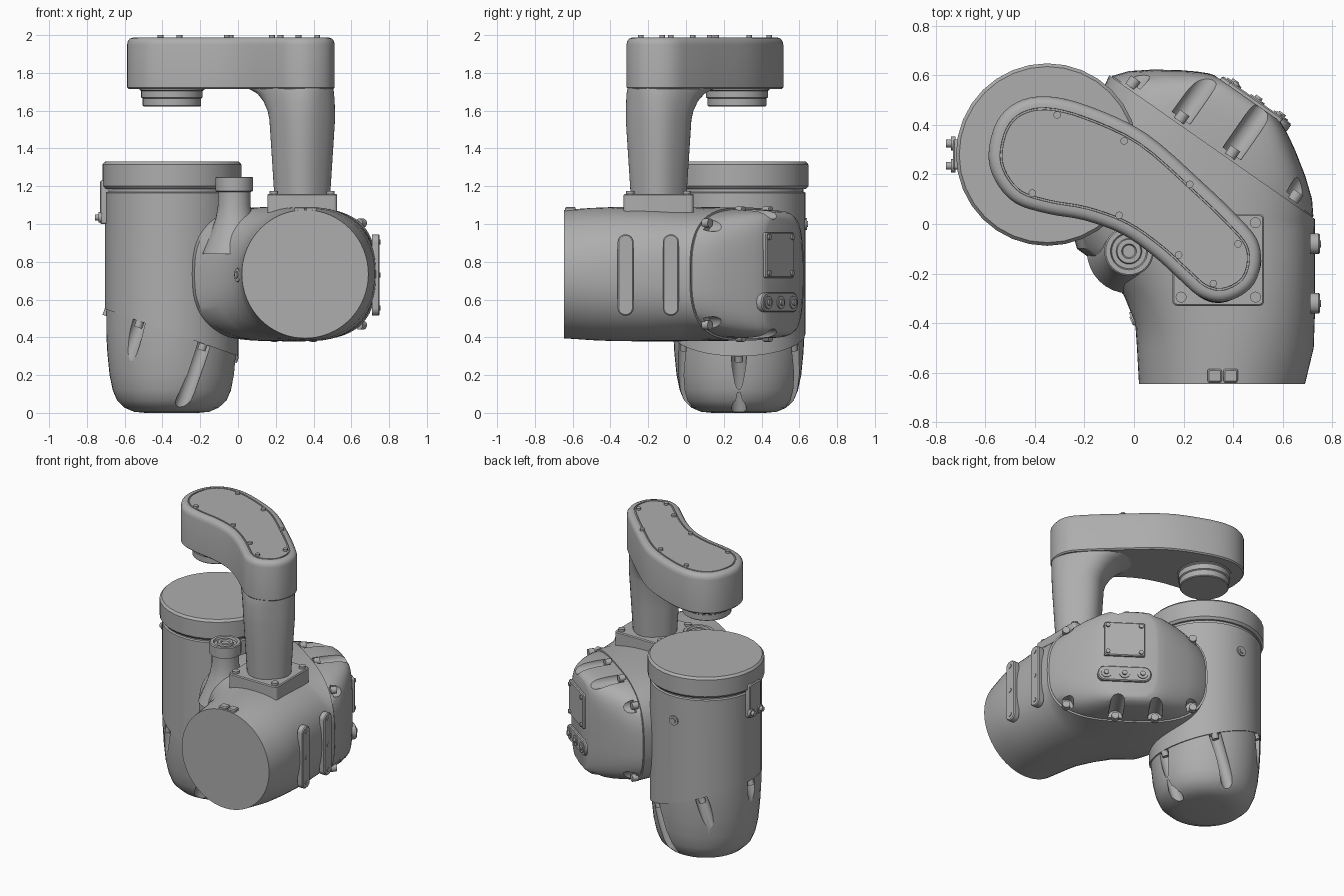
import bpy, bmesh, math
from mathutils import Vector as V

cube = bpy.data.objects.get("Cube")
if cube:
    bpy.data.objects.remove(cube)

grey = bpy.data.materials.new("machine_grey")
grey.use_nodes = True
grey.diffuse_color = (0.42, 0.42, 0.42, 1)
grey.node_tree.nodes["Principled BSDF"].inputs["Base Color"].default_value = (0.42, 0.42, 0.42, 1)

X, Y, Z = V((1, 0, 0)), V((0, 1, 0)), V((0, 0, 1))


def finish(name, bm, angle=35):
    bmesh.ops.recalc_face_normals(bm, faces=bm.faces)
    mesh = bpy.data.meshes.new(name)
    bm.to_mesh(mesh)
    bm.free()
    mesh.materials.append(grey)
    ob = bpy.data.objects.new(name, mesh)
    bpy.context.collection.objects.link(ob)
    smooth(ob, angle)
    return ob


def smooth(ob, angle=35):
    bpy.ops.object.select_all(action='DESELECT')
    ob.select_set(True)
    bpy.context.view_layer.objects.active = ob
    bpy.ops.object.shade_smooth_by_angle(angle=math.radians(angle))


def add_loft(bm, rings):
    rows = [[bm.verts.new(p) for p in ring] for ring in rings]
    n = len(rows[0])
    for a, b in zip(rows, rows[1:]):
        for i in range(n):
            j = (i + 1) % n
            bm.faces.new((a[i], a[j], b[j], b[i]))
    bm.faces.new(rows[0])
    bm.faces.new(rows[-1])


def loft(name, rings, angle=35):
    bm = bmesh.new()
    add_loft(bm, rings)
    return finish(name, bm, angle)


def oval(c, a, b, n=2, seg=48):
    """Superellipse ring around c with half axes a and b."""
    pts = []
    for i in range(seg):
        t = math.tau * i / seg
        k, s = math.cos(t), math.sin(t)
        pts.append(V(c) + a * math.copysign(abs(k) ** (2 / n), k)
                   + b * math.copysign(abs(s) ** (2 / n), s))
    return pts


def lathe(name, x, y, profile, seg=48):
    return loft(name, [oval((x, y, z), X * r, Y * r, 2, seg) for r, z in profile])


def pegs(name, items, seg=16):
    """Straight round pegs: start, axis, radius, length."""
    bm = bmesh.new()
    for p, axis, r, length in items:
        axis = axis.normalized()
        a = axis.orthogonal().normalized()
        b = axis.cross(a)
        add_loft(bm, [oval(V(p) + axis * h, a * r, b * r, 2, seg) for h in (0, length)])
    return finish(name, bm)


def plate(name, c, u, v, hu, hv, r, thick):
    """Rounded rectangle plate rising along u x v."""
    n = u.cross(v)

    def ring(inset, h):
        pts = []
        for q, (su, sv) in enumerate(((1, 1), (-1, 1), (-1, -1), (1, -1))):
            for k in range(7):
                t = math.pi / 2 * (q + k / 6)
                pts.append(V(c) + n * h + u * (su * (hu - r) + (r - inset) * math.cos(t))
                           + v * (sv * (hv - r) + (r - inset) * math.sin(t)))
        return pts
    return loft(name, [ring(0, 0), ring(0, thick - 0.006), ring(0.006, thick)], 30)


def carve(ob, cutter):
    mod = ob.modifiers.new("grooves", 'BOOLEAN')
    mod.operation, mod.solver, mod.object = 'DIFFERENCE', 'EXACT', cutter
    bpy.ops.object.select_all(action='DESELECT')
    bpy.context.view_layer.objects.active = ob
    ob.select_set(True)
    bpy.ops.object.modifier_apply(modifier=mod.name)
    bpy.data.objects.remove(cutter)
    smooth(ob)


# Upright drum: tilted lower seam, neck and lid
cx, cy = -0.35, 0.28
drum = [oval((cx, cy, 0.425), V((0.353, 0, -0.125)), Y * 0.353)]
drum += [oval((cx, cy, z), X * r, Y * r) for r, z in ((0.353, 1.165), (0.342, 1.17), (0.342, 1.2))]
loft("drum_body", drum)
lathe("drum_lid", cx, cy, [(0.355, 1.185), (0.368, 1.2), (0.368, 1.315), (0.355, 1.33)], 32)

# Bowl below the seam with slots parallel to its tilted axis
bowl = lathe("drum_bowl", cx, cy, [(0.14, 0), (0.2, 0.006), (0.25, 0.027), (0.29, 0.065), (0.313, 0.12),
                                   (0.33, 0.2), (0.342, 0.32), (0.349, 0.45), (0.349, 0.57)])
down = V((-0.33, 0, -0.94)).normalized()
slots, screws = [], []
for i in range(6):
    k, s = math.cos(i * math.pi / 3), math.sin(i * math.pi / 3)
    p = V((cx + 0.335 * k, cy + 0.335 * s, 0.425 - 0.12 * k))
    slots.append((p, down, 0.04, 0.6))
    screws.append((p, down, 0.022, 0.035))
carve(bowl, pegs("slot_cutter", slots, 20))
pegs("bowl_screws", screws)

# Horizontal housing: round front swept into an oval mitre face
sections = [((0.02, -0.645), (0.69, -0.645), 0.34, 2),
            ((0.012, -0.5), (0.725, -0.5), 0.35, 2.15),
            ((0.005, -0.4), (0.73, -0.36), 0.355, 2.3),
            ((-0.04, -0.29), (0.73, -0.22), 0.356, 2.5),
            ((-0.12, -0.18), (0.73, -0.1), 0.356, 2.6),
            ((-0.23, -0.1), (0.73, -0.02), 0.356, 2.7),
            ((-0.3, 0.15), (0.73, 0.0), 0.355, 2.8),
            ((-0.1, 0.6), (0.73, 0.02), 0.352, 2.9)]
rings = []
for lo, hi, h, n in sections:
    lo, hi = V((*lo, 0.735)), V((*hi, 0.735))
    rings.append(oval((lo + hi) / 2, (hi - lo) / 2, Z * h, n, 64))
loft("housing", rings)

# Domed rear cover standing on the mitre face
mid = V((0.315, 0.31, 0.735))
along = V((0.82, -0.573, 0)).normalized()
out = V((0.573, 0.82, 0)).normalized()


def on_cover(t, d, z):
    return mid + along * t + out * d + Z * z


cover = loft("rear_cover", [oval(on_cover(0, d, 0), along * w, Z * h, n, 64) for d, w, h, n in (
    (-0.02, 0.49, 0.342, 2.9), (0.005, 0.495, 0.342, 2.9), (0.06, 0.45, 0.342, 3), (0.12, 0.375, 0.34, 3.3),
    (0.18, 0.285, 0.335, 3.6), (0.215, 0.225, 0.325, 4), (0.237, 0.18, 0.31, 4), (0.243, 0.16, 0.295, 4))])
slots, screws = [], []
for side in (1, -1):
    for t, z in ((-0.41, 0.25), (-0.17, 0.335), (0.08, 0.335), (0.39, 0.27)):
        slots.append((on_cover(t, 0.025, side * z), out, 0.045, 0.4))
        screws.append((on_cover(t, 0.01, side * z), out, 0.024, 0.04))
carve(cover, pegs("cover_cutter", slots, 20))
pegs("cover_screws", screws)

# Access plate and connector strip on the cover
back = -along
plate("access_plate", on_cover(0.04, 0.235, 0.1), back, Z, 0.13, 0.12, 0.012, 0.025)
pegs("access_screws", [(on_cover(0.04 + a, 0.25, 0.1 + b), out, 0.014, 0.02)
                       for a in (-0.105, 0.105) for b in (-0.095, 0.095)])
plate("connector_strip", on_cover(0.04, 0.225, -0.15), back, Z, 0.17, 0.052, 0.05, 0.035)
pegs("connectors", [(on_cover(0.04 + a, 0.25, -0.15), out, r, l)
                    for a in (-0.115, 0, 0.115) for r, l in ((0.034, 0.016), (0.016, 0.026))])

# Side rails on the housing
for i, y in enumerate((-0.32, -0.08)):
    plate(f"side_rail_{i + 1}", (0.71, y, 0.73), Y, Z, 0.042, 0.215, 0.04, 0.04)
    pegs(f"rail_screws_{i + 1}", [((0.74, y, 0.73 + h), X, 0.014, 0.014) for h in (-0.175, 0, 0.175)])

# Small fittings: housing plug, front clip, drum bracket and rear screw
pegs("housing_plug", [((0.04, -0.37, 0.73), V((-0.9, -0.4, 0)), r, l) for r, l in ((0.036, 0.05), (0.018, 0.056))])
for x in (0.325, 0.39):
    plate("front_clip", (x, -0.612, 1.06), X, Y, 0.029, 0.028, 0.01, 0.03)
plate("drum_bracket", (-0.695, cy, 1.115), -Y, Z, 0.06, 0.115, 0.012, 0.036)
pegs("bracket_screws", [((-0.72, cy + a, 1.035), -X, r, l)
                        for a in (-0.045, 0.045) for r, l in ((0.028, 0.018), (0.016, 0.038))])
pegs("drum_rear_screw", [((cx, 0.62, 1.0), Y, r, l) for r, l in ((0.033, 0.02), (0.017, 0.026))])

# Filler port with flared foot and ringed top
lathe("filler_port", -0.02, -0.11, [
    (0.17, 0.84), (0.125, 0.95), (0.098, 1.03), (0.086, 1.1), (0.086, 1.17), (0.1, 1.175), (0.1, 1.245),
    (0.094, 1.25), (0.075, 1.25), (0.07, 1.235), (0.052, 1.235), (0.048, 1.25), (0.03, 1.25), (0.025, 1.24)], 32)

# Column foot plate
px, py = 0.34, -0.145
plate("column_foot", (px, py, 1.06), X, Y, 0.185, 0.185, 0.02, 0.1)
pegs("foot_bolts", [((px + a, py + b, 1.15), Z, 0.022, 0.025) for a in (-0.15, 0.15) for b in (-0.15, 0.15)])

# Column, flaring into the underside of the arm
reach = V((-0.68, 0.73, 0)).normalized()
across = Z.cross(reach)
loft("column", [oval(V((px, py, z)) + reach * ext / 2, reach * (r + ext / 2), across * r, 2.5) for z, r, ext in (
    (1.15, 0.138, 0), (1.35, 0.15, 0), (1.55, 0.162, 0), (1.6, 0.163, 0.015), (1.65, 0.164, 0.05),
    (1.69, 0.165, 0.1), (1.715, 0.165, 0.17), (1.73, 0.165, 0.22))])

# Curved arm: smooth closed outline with rounded rim and lined top panel
outline = [V(p) for p in (
    (-.587, .28), (-.555, .41), (-.475, .49), (-.35, .515), (-.18, .475), (.05, .365), (.28, .165), (.42, .03),
    (.495, -.06), (.512, -.15), (.485, -.24), (.42, -.295), (.34, -.315), (.26, -.29), (.19, -.23),
    (.08, -.13), (-.05, -.04), (-.2, .015), (-.35, .042), (-.48, .085), (-.56, .175))]
curve = []
count = len(outline)
for i in range(count):
    a, b, c, d = (outline[(i + k) % count] for k in (-1, 0, 1, 2))
    for t in (0, 0.25, 0.5, 0.75):
        curve.append(0.5 * (2 * b + (c - a) * t + (2 * a - 5 * b + 4 * c - d) * t * t
                            + (3 * b - a - 3 * c + d) * t ** 3))


def arm_ring(inset, z):
    pts = []
    for i, p in enumerate(curve):
        g = (curve[(i + 1) % len(curve)] - curve[i - 1]).normalized()
        pts.append(V((p.x + g.y * inset, p.y - g.x * inset, z)))
    return pts


loft("arm", [arm_ring(i, z) for i, z in (
    (0.008, 1.715), (0, 1.723), (0, 1.95), (0.004, 1.968), (0.014, 1.981), (0.03, 1.987),
    (0.046, 1.987), (0.047, 1.98), (0.054, 1.98), (0.055, 1.987))], 40)
pegs("arm_bolts", [((x, y, 1.98), Z, 0.015, 0.02) for x, y in (
    (-.31, .44), (-.04, .335), (.225, .16), (.42, -.08), (.32, -.24), (.18, -.125), (-.06, .035), (-.41, .125))])

# Tool flange under the arm tip
lathe("tool_flange", cx, 0.27, [(0.15, 1.622), (0.155, 1.627), (0.155, 1.665), (0.163, 1.67),
                                (0.163, 1.705), (0.172, 1.71), (0.172, 1.73)], 32)
